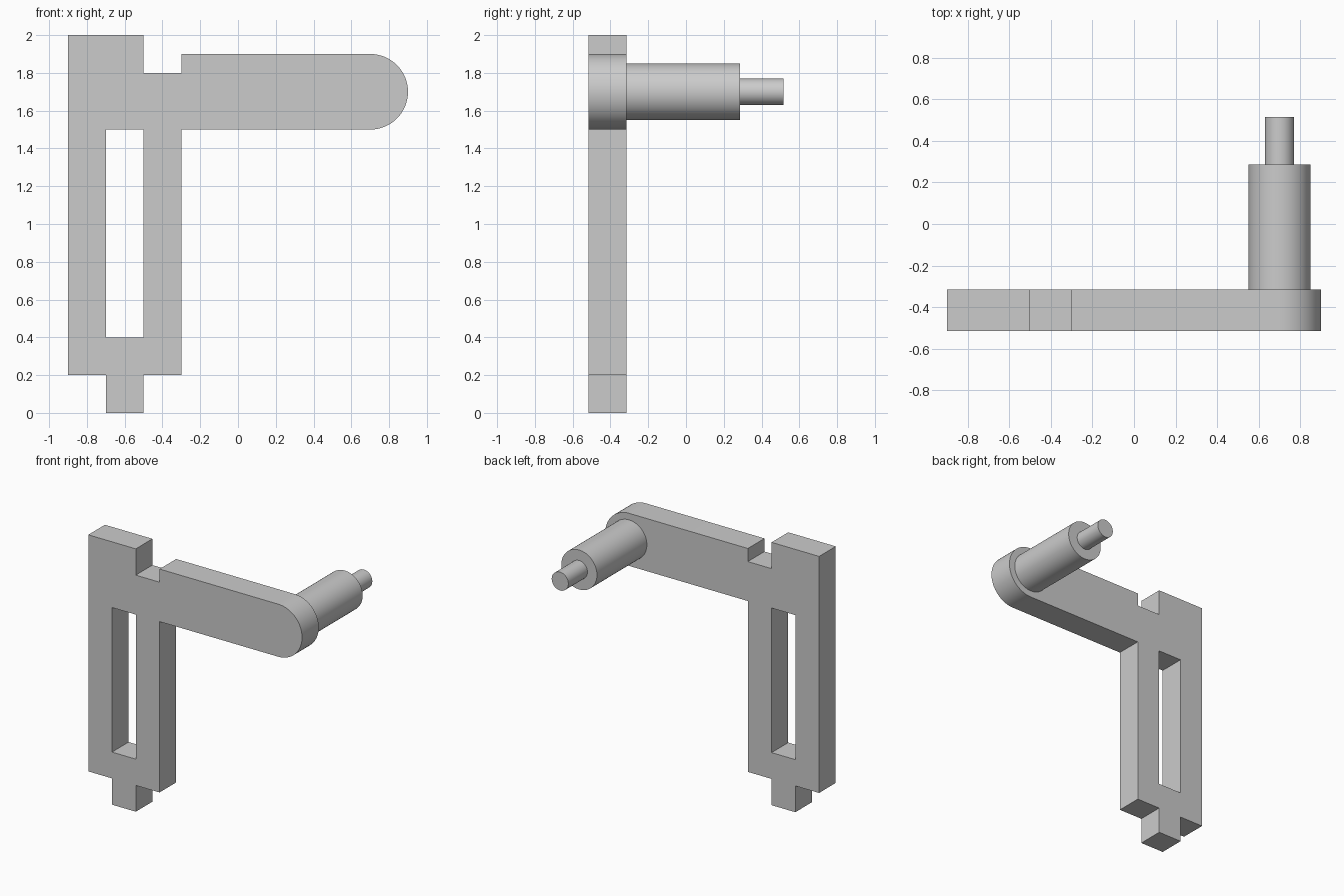
import bpy, bmesh, math
from mathutils import Vector

cube = bpy.data.objects.get("Cube")
if cube:
    bpy.data.objects.remove(cube, do_unlink=True)

GREY = (0.6, 0.6, 0.6, 1.0)
mat = bpy.data.materials.new("plain grey")
mat.use_nodes = True
mat.diffuse_color = GREY
mat.node_tree.nodes["Principled BSDF"].inputs["Base Color"].default_value = GREY

FRONT, BACK = -0.515, -0.315      # plate faces
SHOULDER, TIP = 0.285, 0.515      # ends of the stepped pin
AX, AZ, R = 0.7, 1.7, 0.2         # pin axis and arm end radius


def finish(obj):
    obj.data.materials.append(mat)
    bpy.ops.object.select_all(action='DESELECT')
    obj.select_set(True)
    bpy.context.view_layer.objects.active = obj
    bpy.ops.object.shade_smooth_by_angle(angle=math.radians(30))


def plate(name, loops):
    """Fill closed x-z outlines (holes included) and extrude to the back face."""
    bm = bmesh.new()
    for pts in loops:
        vs = [bm.verts.new((x, FRONT, z)) for x, z in pts]
        for a, b in zip(vs, vs[1:] + vs[:1]):
            bm.edges.new((a, b))
    bmesh.ops.triangle_fill(bm, use_beauty=True, edges=bm.edges[:])
    res = bmesh.ops.extrude_face_region(bm, geom=bm.faces[:], use_keep_orig=True)
    moved = [g for g in res["geom"] if isinstance(g, bmesh.types.BMVert)]
    bmesh.ops.translate(bm, verts=moved, vec=Vector((0, BACK - FRONT, 0)))
    bmesh.ops.recalc_face_normals(bm, faces=bm.faces[:])
    mesh = bpy.data.meshes.new(name)
    bm.to_mesh(mesh)
    bm.free()
    obj = bpy.data.objects.new(name, mesh)
    bpy.context.collection.objects.link(obj)
    finish(obj)


def rod(name, radius, y0, y1):
    bpy.ops.mesh.primitive_cylinder_add(
        vertices=64, radius=radius, depth=y1 - y0,
        location=(AX, (y0 + y1) / 2, AZ), rotation=(math.pi / 2, 0, 0))
    obj = bpy.context.object
    obj.name = name
    finish(obj)


# Slotted upright with bottom tab, top notch and round-ended arm
STEPS = 32
arc = [(AX + R * math.sin(math.pi * i / STEPS), AZ - R * math.cos(math.pi * i / STEPS))
       for i in range(STEPS + 1)]
outline = [(-0.9, 0.2), (-0.7, 0.2), (-0.7, 0), (-0.5, 0), (-0.5, 0.2),
           (-0.3, 0.2), (-0.3, 1.5)] + arc + [
           (-0.3, 1.9), (-0.3, 1.8), (-0.5, 1.8), (-0.5, 2), (-0.9, 2)]
slot = [(-0.7, 0.4), (-0.5, 0.4), (-0.5, 1.5), (-0.7, 1.5)]
plate("bracket_plate", [outline, slot])

# Stepped pin on the back of the arm
rod("pin_shaft", 0.15, BACK, SHOULDER)
rod("pin_tip", 0.07, SHOULDER, TIP)
